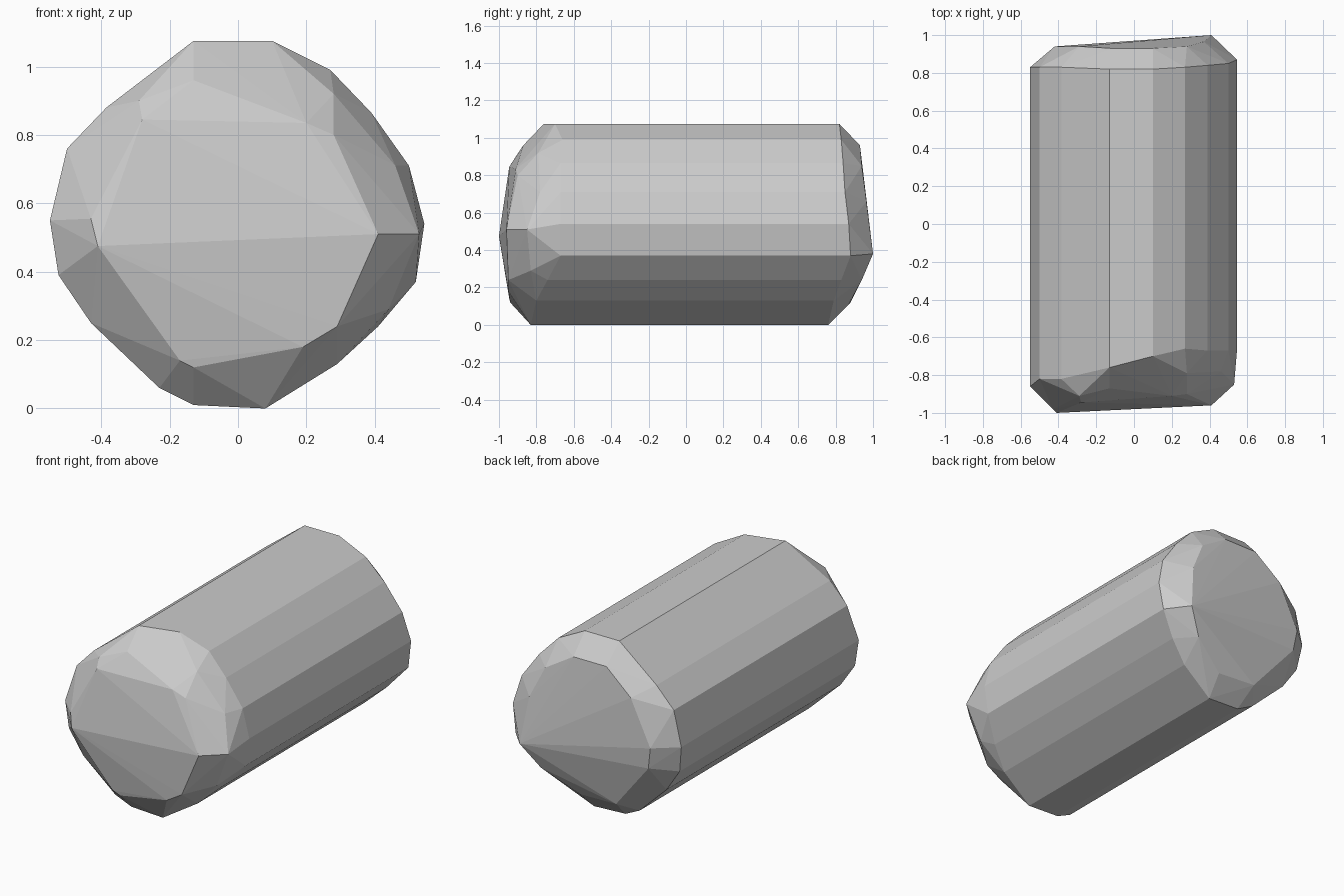
import bpy, bmesh

# barrel cross-section: x, z, front end y, back end y (side facets run along y)
body = [
    (0.08, 0.00, -0.83, 0.76), (0.29, 0.13, -0.80, 0.79), (0.41, 0.24, -0.74, 0.83),
    (0.52, 0.37, -0.67, 0.88), (0.545, 0.54, -0.67, 0.87), (0.50, 0.71, -0.67, 0.85),
    (0.39, 0.865, -0.67, 0.84), (0.27, 0.99, -0.66, 0.83), (0.10, 1.075, -0.70, 0.82),
    (-0.13, 1.075, -0.76, 0.82), (-0.385, 0.88, -0.82, 0.83), (-0.50, 0.76, -0.82, 0.83),
    (-0.55, 0.55, -0.86, 0.83), (-0.525, 0.39, -0.86, 0.81), (-0.43, 0.25, -0.86, 0.80),
    (-0.23, 0.06, -0.84, 0.77), (-0.13, 0.01, -0.83, 0.76)]

# chipped shoulder behind the front end (x, y, z)
shoulder = [(0.53, -0.85, 0.51), (0.46, -0.78, 0.71), (0.28, -0.79, 0.92),
            (-0.13, -0.87, 0.96), (-0.29, -0.91, 0.90), (0.44, -0.83, 0.29)]

# front end facets
front_end = [(-0.41, -1.0, 0.475), (-0.43, -0.98, 0.555), (-0.28, -0.945, 0.845),
             (0.20, -0.91, 0.835), (0.28, -0.90, 0.80), (0.41, -0.96, 0.51),
             (0.29, -0.95, 0.24), (0.19, -0.95, 0.18), (-0.13, -0.94, 0.12),
             (-0.17, -0.945, 0.14)]

# back end facets
back_end = [(0.41, 1.0, 0.38), (0.37, 0.965, 0.66), (0.28, 0.94, 0.85),
            (0.10, 0.93, 0.96), (-0.12, 0.93, 0.96), (-0.29, 0.94, 0.82),
            (-0.42, 0.94, 0.55), (-0.40, 0.93, 0.42), (-0.15, 0.88, 0.12),
            (0.10, 0.87, 0.11), (0.31, 0.94, 0.24)]

# wrap all rings in one faceted convex skin
points = shoulder + front_end + back_end
for x, z, front, back in body:
    points += [(x, front, z), (x, back, z)]
bm = bmesh.new()
for p in points:
    bm.verts.new(p)
hull = bmesh.ops.convex_hull(bm, input=bm.verts[:])
bmesh.ops.delete(bm, geom=[v for v in bm.verts if not v.link_faces], context='VERTS')
bmesh.ops.recalc_face_normals(bm, faces=bm.faces[:])
mesh = bpy.data.meshes.new("log_section")
bm.to_mesh(mesh)
bm.free()
bpy.context.collection.objects.link(bpy.data.objects.new("log_section", mesh))
